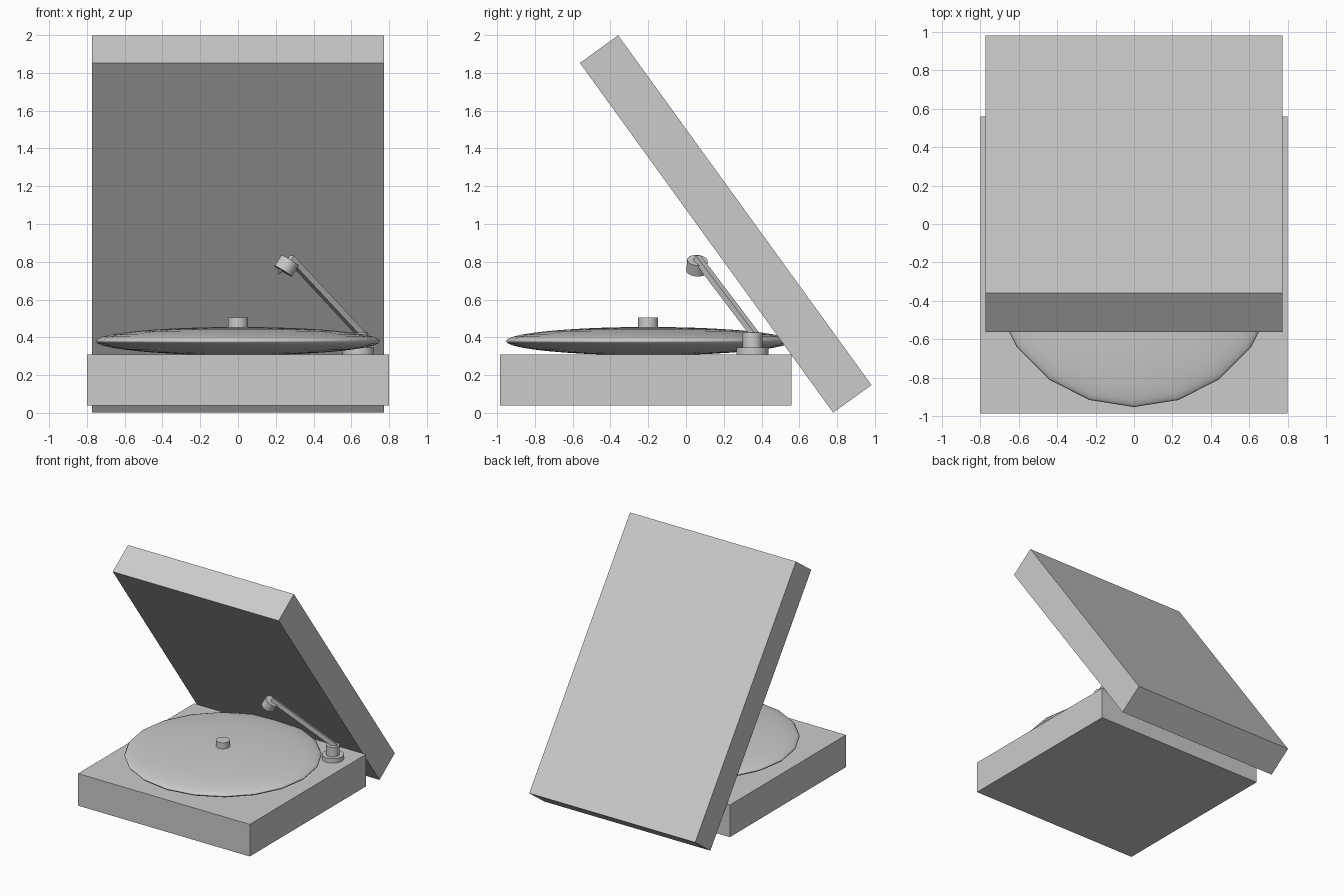
import bpy
import math
from mathutils import Vector

if "Cube" in bpy.data.objects:
    bpy.data.objects.remove(bpy.data.objects["Cube"])


def finish(name, smooth=False):
    ob = bpy.context.object
    ob.name = name
    if smooth:
        bpy.ops.object.shade_smooth_by_angle(angle=math.radians(40))
    return ob


def box(name, centre, size, rot=(0, 0, 0)):
    bpy.ops.mesh.primitive_cube_add(size=1, location=centre, rotation=rot)
    bpy.context.object.scale = size
    return finish(name)


def rod(name, start, end, r1, r2=None, sides=32):
    # tapered cylinder spanning two points
    a, b = Vector(start), Vector(end)
    bpy.ops.mesh.primitive_cone_add(
        vertices=sides, radius1=r1, radius2=r1 if r2 is None else r2,
        depth=(b - a).length, location=(a + b) / 2,
        rotation=(b - a).to_track_quat('Z', 'Y').to_euler())
    return finish(name, sides > 8)


# Case and open lid
box("base_case", (0, -0.213, 0.173), (1.6, 1.545, 0.27))
tilt = math.atan2(1.34, 1.85)
box("lid", (0, 0.21, 1.0), (1.545, 0.25, 2.286), (tilt, 0, 0))

# Lens-shaped record and spindle
bpy.ops.mesh.primitive_uv_sphere_add(segments=20, ring_count=20, radius=1,
                                     location=(0, -0.2, 0.38))
bpy.context.object.scale = (0.753, 0.753, 0.075)
finish("record", True)
rod("spindle", (0, -0.2, 0.42), (0, -0.2, 0.505), 0.053)

# Tonearm pivot
px, py = 0.637, 0.352
rod("pivot_foot", (px, py, 0.305), (px, py, 0.345), 0.084)
rod("pivot_post", (px, py, 0.345), (px, py, 0.425), 0.052)

# Raised square tonearm
a, b = Vector((0.66, 0.37, 0.408)), Vector((0.277, 0.058, 0.82))
box("tonearm", (a + b) / 2, (0.034, 0.034, (b - a).length),
    (b - a).to_track_quat('Z', 'Y').to_euler())

# Tilted cartridge head with needle
head = Vector((0.257, 0.058, 0.779))
axis = Vector((0.52, 0.08, 0.85)).normalized()
rod("cartridge", head - axis * 0.034, head + axis * 0.034, 0.054)
tip = head - axis * 0.034 + Vector((-0.012, 0, 0.006))
rod("needle", tip, tip - axis * 0.03, 0.014, 0.0, 8)
